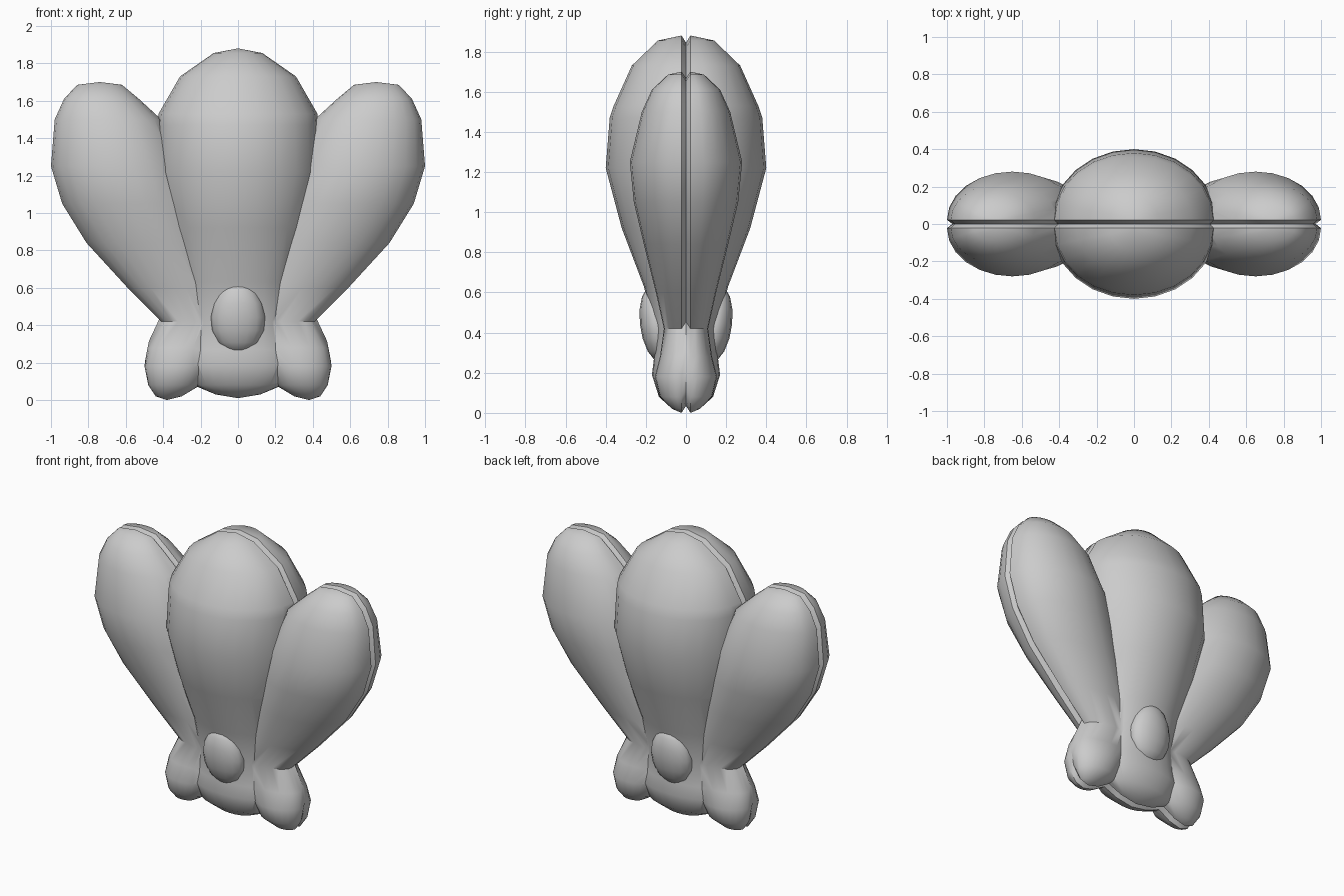
import bpy, bmesh, math
from mathutils import Vector

if "Cube" in bpy.data.objects:
    bpy.data.objects.remove(bpy.data.objects["Cube"])

RIM = 0.022     # half thickness of the seam gap
GROOVE = 0.035  # how deep the seam is pinched in
SEG = 12        # facets across each side of a petal


def petal(name, stations, centre):
    """Loft horizontal lens sections (z, x0, x1, depth) with a pinched seam at y = 0."""
    c = Vector((centre[0], 0, centre[1]))
    bm = bmesh.new()
    rings = []
    for z, x0, x1, d in stations:
        mid, half = (x0 + x1) / 2, (x1 - x0) / 2
        arc = []
        for i in range(SEG + 1):
            a = math.pi * i / SEG
            arc.append(Vector((mid - half * math.cos(a), RIM + (d - RIM) * math.sin(a), z)))

        def seam(x):
            v = Vector((x, 0, z)) - c
            return c + v * max(0.3, 1 - GROOVE / v.length)

        front = [Vector((p.x, -p.y, p.z)) for p in arc]
        pts = front + [seam(x1)] + arc[::-1] + [seam(x0)]
        rings.append([bm.verts.new(p) for p in pts])
    n = len(rings[0])
    for lo, hi in zip(rings, rings[1:]):
        for i in range(n):
            j = (i + 1) % n
            bm.faces.new((lo[i], lo[j], hi[j], hi[i]))
    bmesh.ops.remove_doubles(bm, verts=bm.verts, dist=1e-4)
    bmesh.ops.recalc_face_normals(bm, faces=bm.faces)
    return add(name, bm)


def add(name, bm):
    me = bpy.data.meshes.new(name)
    bm.to_mesh(me)
    bm.free()
    ob = bpy.data.objects.new(name, me)
    bpy.context.collection.objects.link(ob)
    return ob


def smooth(ob, angle):
    bpy.ops.object.select_all(action='DESELECT')
    ob.select_set(True)
    bpy.context.view_layer.objects.active = ob
    bpy.ops.object.shade_smooth_by_angle(angle=math.radians(angle))


# Middle petal with the rounded base: (z, half width, depth)
middle = [(0.01, 0, .022), (.03, .12, .08), (.08, .24, .135), (.19, .30, .17),
          (.27, .28, .16), (.42, .26, .16), (.63, .29, .21), (.92, .37, .32),
          (1.22, .44, .40), (1.47, .43, .38), (1.53, .425, .36), (1.73, .31, .27),
          (1.855, .13, .14), (1.88, 0, .022)]
body = petal("shell_body", [(z, -w, w, d) for z, w, d in middle], (0, .95))

# Side petals with their feet: (z, inner x, outer x, depth)
side = [(0, .38, .38, .022), (.02, .30, .44, .07), (.08, .20, .48, .13),
        (.18, .15, .50, .155), (.28, .10, .48, .13), (.42, .05, .41, .11),
        (.60, .10, .59, .15), (.84, .16, .81, .21), (1.05, .24, .94, .26),
        (1.25, .30, 1.0, .28), (1.50, .41, .98, .22), (1.61, .53, .93, .17),
        (1.685, .62, .86, .09), (1.70, .74, .74, .022)]
for s in (-1, 1):
    rows = [(z, min(s * a, s * b), max(s * a, s * b), d) for z, a, b, d in side]
    wing = petal("side_petal", rows, (s * .42, .85))
    mod = body.modifiers.new("merge", 'BOOLEAN')
    mod.operation = 'UNION'
    mod.solver = 'EXACT'
    mod.object = wing
    bpy.context.view_layer.objects.active = body
    bpy.ops.object.modifier_apply(modifier=mod.name)
    bpy.data.objects.remove(wing)
smooth(body, 40)

# Small knobs on the front and back
for name, s in (("front_knob", -1), ("back_knob", 1)):
    bm = bmesh.new()
    bmesh.ops.create_uvsphere(bm, u_segments=16, v_segments=8, radius=1)
    for v in bm.verts:
        x, y, z = v.co
        taper = 1 - .08 * z
        v.co = (x * .145 * taper, s * (.145 + .02 * z) + y * .085, .443 + z * .192)
    smooth(add(name, bm), 60)
